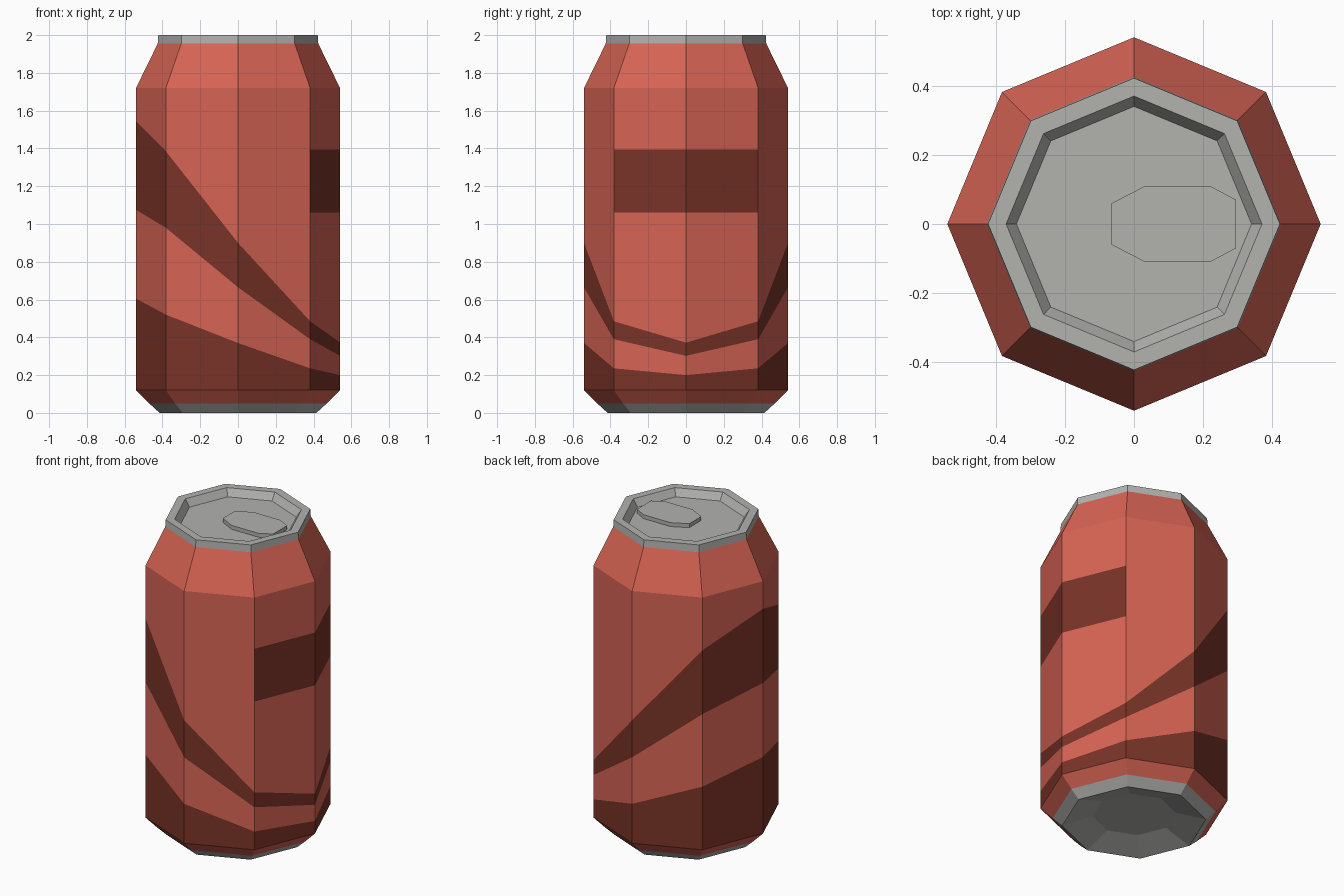
import bpy, bmesh, math

if "Cube" in bpy.data.objects:
    bpy.data.objects.remove(bpy.data.objects["Cube"])

SIDES = 8


def material(name, rgb):
    m = bpy.data.materials.new(name)
    m.diffuse_color = (*rgb, 1)
    m.use_nodes = True
    m.node_tree.nodes["Principled BSDF"].inputs["Base Color"].default_value = m.diffuse_color
    return m


RED = material("red_paint", (0.68, 0.127, 0.089))
DARK = material("dark_red_paint", (0.188, 0.033, 0.020))
GREY = material("grey_metal", (0.445, 0.445, 0.43))


def point(r, k, z):
    a = 2 * math.pi * k / SIDES
    return (r * math.cos(a), r * math.sin(a), z)


def lathe(bm, profile, cap_start=False, cap_end=False):
    rings = [[bm.verts.new(point(r, k, z)) for k in range(SIDES)] for r, z in profile]
    for lo, hi in zip(rings, rings[1:]):
        for k in range(SIDES):
            n = (k + 1) % SIDES
            bm.faces.new((lo[k], lo[n], hi[n], hi[k]))
    if cap_start:
        bm.faces.new(rings[0][::-1])
    if cap_end:
        bm.faces.new(rings[-1])


def finish(name, bm, *mats):
    bmesh.ops.remove_doubles(bm, verts=bm.verts, dist=1e-5)
    me = bpy.data.meshes.new(name)
    bm.to_mesh(me)
    bm.free()
    for m in mats:
        me.materials.append(m)
    ob = bpy.data.objects.new(name, me)
    bpy.context.collection.objects.link(ob)
    return ob


# Painted body: lower slant, shoulder, and side panels cut along the stripes
R, Z0, Z1 = 0.54, 0.12, 1.72
# Stripe heights at corners 0..180 degrees (mirrored front to back):
# top of lower stripe, bottom and top of upper stripe
STRIPES = [(0.20, 0.302, 0.372), (0.236, 0.39, 0.485), (0.37, 0.665, 0.90),
           (0.52, 0.98, 1.385), (0.605, 1.075, 1.545)]
LABEL = (1.06, 1.395)

bm = bmesh.new()
lathe(bm, [(0.47, 0.05), (R, Z0)])
lathe(bm, [(R, Z1), (0.425, 1.955)])
for k in range(SIDES):
    n = (k + 1) % SIDES
    label = LABEL if k in (0, SIDES - 1) else ()   # label block on the right side
    left, right = ([Z0, *STRIPES[min(c, SIDES - c)], *label, Z1] for c in (k, n))
    for i in range(len(left) - 1):
        f = bm.faces.new([bm.verts.new(p) for p in (
            point(R, k, left[i]), point(R, n, right[i]),
            point(R, n, right[i + 1]), point(R, k, left[i + 1]))])
        f.material_index = 1 if i % 2 == 0 and i < len(left) - 2 else 0
        if i == len(left) - 2:
            f.material_index = 0
finish("can_body", bm, RED, DARK)

# Metal base with a recessed underside
bm = bmesh.new()
lathe(bm, [(0.24, 0.055), (0.415, 0), (0.47, 0.05)], cap_start=True)
finish("can_base", bm, GREY)

# Metal lid with raised rim
bm = bmesh.new()
lathe(bm, [(0.425, 1.955), (0.422, 2.0), (0.37, 2.0), (0.34, 1.955)], cap_end=True)
finish("can_lid", bm, GREY)

# Pull tab
half = [(-0.065, 0.06), (0.032, 0.11), (0.22, 0.11), (0.295, 0.07)]
outline = [(x, -y) for x, y in half] + half[::-1]
bm = bmesh.new()
face = bm.faces.new([bm.verts.new((x, y, 1.956)) for x, y in outline])
top = bmesh.ops.extrude_face_region(bm, geom=[face])
bmesh.ops.translate(bm, vec=(0, 0, 0.025),
                    verts=[v for v in top["geom"] if isinstance(v, bmesh.types.BMVert)])
bmesh.ops.recalc_face_normals(bm, faces=bm.faces)
finish("pull_tab", bm, GREY)
